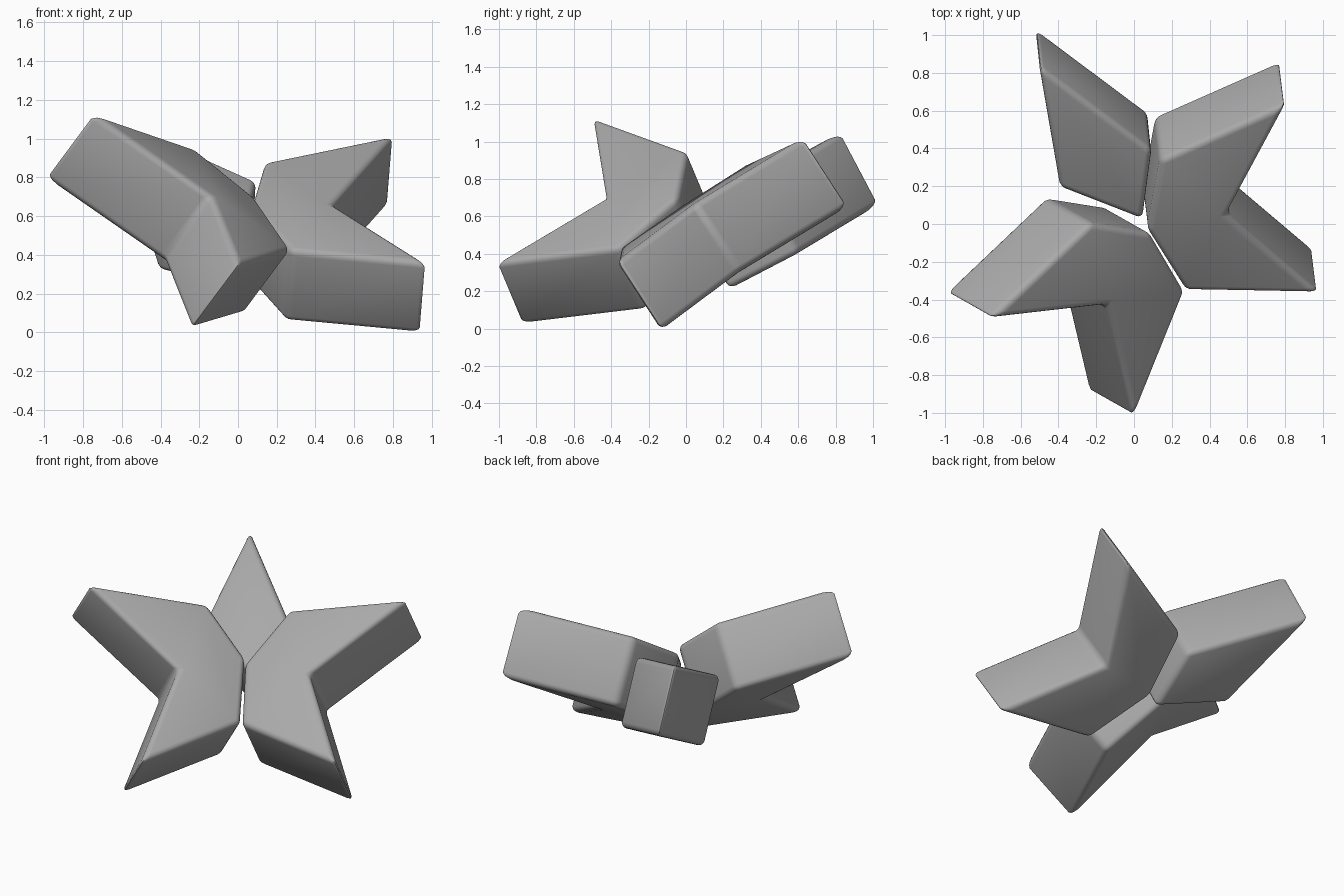
import bpy, bmesh, math
from mathutils import Vector

if "Cube" in bpy.data.objects:
    bpy.data.objects.remove(bpy.data.objects["Cube"])

grey = bpy.data.materials.new("stone grey")
grey.diffuse_color = (0.4, 0.4, 0.4, 1)
grey.use_nodes = True
grey.node_tree.nodes["Principled BSDF"].inputs["Base Color"].default_value = grey.diffuse_color


def star_piece(name, outline, tips, down):
    """Thick slab: top outline (first point is the star centre) pushed along 'down'."""
    pts = [Vector(p) for p in outline]
    down = Vector(down).normalized() * 0.435
    n = -down.normalized()
    mid = sum(pts, Vector()) / len(pts)
    pts = [p - n * (p - mid).dot(n) for p in pts]          # flatten the top
    for i in tips:                                         # allow for rounded tips
        pts[i] += (pts[i] - pts[0]).normalized() * 0.025
    bm = bmesh.new()
    top = [bm.verts.new(p + n * 0.004) for p in pts]
    low = [bm.verts.new(p + down) for p in pts]
    bm.faces.new(top)
    bm.faces.new(low[::-1])
    for i in range(len(pts)):
        j = (i + 1) % len(pts)
        bm.faces.new((top[j], top[i], low[i], low[j]))
    bmesh.ops.recalc_face_normals(bm, faces=bm.faces)
    mesh = bpy.data.meshes.new(name)
    bm.to_mesh(mesh)
    bm.free()
    mesh.materials.append(grey)
    ob = bpy.data.objects.new(name, mesh)
    bpy.context.collection.objects.link(ob)
    # Softly rounded edges
    bev = ob.modifiers.new("rounded edges", 'BEVEL')
    bev.width = 0.035
    bev.segments = 4
    bev.limit_method = 'ANGLE'
    bev.angle_limit = math.radians(25)
    bpy.ops.object.select_all(action='DESELECT')
    ob.select_set(True)
    bpy.context.view_layer.objects.active = ob
    bpy.ops.object.modifier_apply(modifier=bev.name)
    bpy.ops.object.shade_smooth_by_angle(angle=math.radians(35))
    return ob


# Two-armed right piece: centre, valley, tip, notch, tip, valley
star_piece("right_double_arm",
           [(0.07, -0.03, 0.645), (0.275, -0.36, 0.425), (0.96, -0.36, 0.36),
            (0.49, 0.05, 0.66), (0.79, 0.62, 1.01), (0.14, 0.34, 0.885)],
           (2, 4), (-0.03, 0.24, -0.37))

# Two-armed left piece
star_piece("left_double_arm",
           [(0.085, -0.045, 0.69), (-0.22, 0.0, 0.96), (-0.74, -0.49, 1.12),
            (-0.14, -0.43, 0.70), (0.0, -1.0, 0.35), (0.275, -0.36, 0.43)],
           (2, 4), (-0.23, 0.13, -0.31))

# Single-armed back piece
star_piece("back_arm",
           [(0.045, 0.02, 0.59), (0.095, 0.39, 0.79), (-0.49, 0.82, 1.04),
            (-0.39, 0.19, 0.70)],
           (2,), (-0.02, 0.19, -0.36))
